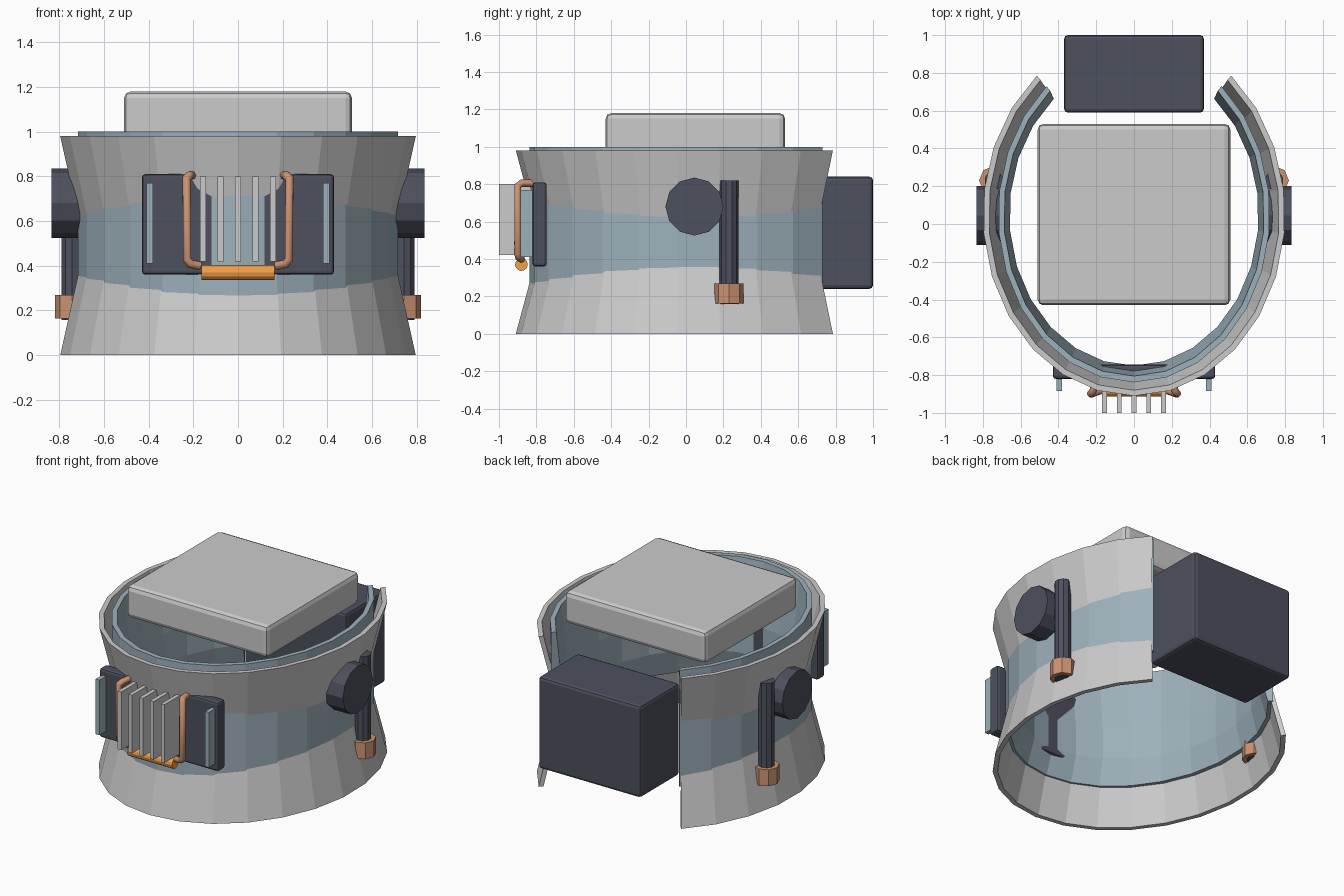
import bpy, bmesh
from math import sin, cos, pi, radians
from mathutils import Vector

if "Cube" in bpy.data.objects:
    bpy.data.objects.remove(bpy.data.objects["Cube"])


def mat(name, rgb):
    m = bpy.data.materials.new(name)
    m.diffuse_color = (*rgb, 1)
    m.use_nodes = True
    m.node_tree.nodes["Principled BSDF"].inputs["Base Color"].default_value = m.diffuse_color
    return m


DARK = mat("dark", (0.075, 0.08, 0.11))
BLUE = mat("slate", (0.34, 0.44, 0.5))
COPPER = mat("copper", (0.6, 0.29, 0.17))
ORANGE = mat("orange", (0.9, 0.35, 0.07))


def finish(name, bm, material):
    bmesh.ops.recalc_face_normals(bm, faces=bm.faces)
    me = bpy.data.meshes.new(name)
    bm.to_mesh(me)
    bm.free()
    ob = bpy.data.objects.new(name, me)
    bpy.context.collection.objects.link(ob)
    if material:
        me.materials.append(material)
    return ob


def box(name, lo, hi, material=None, bevel=0):
    bm = bmesh.new()
    bmesh.ops.create_cube(bm, size=1)
    for v in bm.verts:
        v.co = Vector([(a + b) / 2 + c * (b - a) for a, b, c in zip(lo, hi, v.co)])
    if bevel:
        bmesh.ops.bevel(bm, geom=bm.edges[:], offset=bevel, segments=2,
                        profile=0.5, affect='EDGES')
    return finish(name, bm, material)


def rod(name, a, b, r, sides, material):
    a, b = Vector(a), Vector(b)
    bm = bmesh.new()
    bmesh.ops.create_cone(bm, cap_ends=True, segments=sides, radius1=r, radius2=r,
                          depth=(b - a).length)
    q = (b - a).to_track_quat('Z', 'Y')
    for v in bm.verts:
        v.co = q @ v.co + (a + b) / 2
    return finish(name, bm, material)


def pipe(name, pts, r, material):
    cu = bpy.data.curves.new(name, 'CURVE')
    cu.dimensions = '3D'
    cu.bevel_depth = r
    cu.bevel_resolution = 2
    cu.use_fill_caps = True
    sp = cu.splines.new('POLY')
    sp.points.add(len(pts) - 1)
    for p, co in zip(sp.points, pts):
        p.co = (*co, 1)
    cu.materials.append(material)
    ob = bpy.data.objects.new(name, cu)
    bpy.context.collection.objects.link(ob)


def open_ring(name, profile, material=None, steps=20, centre_y=0.05):
    # closed (rx, ry, z) profile swept round an ellipse, leaving a gap at the back
    bm = bmesh.new()
    rings = []
    for i in range(steps + 1):
        t = radians(130 + 280 * i / steps)
        rings.append([bm.verts.new((rx * cos(t), centre_y + ry * sin(t), z))
                      for rx, ry, z in profile])
    n = len(profile)
    for p, q in zip(rings, rings[1:]):
        for j in range(n):
            k = (j + 1) % n
            bm.faces.new((p[j], p[k], q[k], q[j]))
    bm.faces.new(rings[0])
    bm.faces.new(rings[-1])
    return finish(name, bm, material)


# hourglass outer collar and the straighter liner that shows at its waist
open_ring("outer_collar", [(0.80, 0.96, 0), (0.69, 0.828, 0.49), (0.80, 0.96, 0.98),
                           (0.77, 0.93, 0.98), (0.665, 0.80, 0.49), (0.77, 0.93, 0)])
open_ring("inner_liner", [(0.72, 0.888, 0.24), (0.72, 0.888, 1.0), (0.69, 0.855, 1.0),
                          (0.66, 0.80, 0.6), (0.66, 0.80, 0.4), (0.69, 0.855, 0.24)], BLUE)

# lid block and rear pack
box("top_block", (-0.51, -0.43, 0.97), (0.51, 0.53, 1.18), None, 0.03)
box("rear_pack", (-0.37, 0.59, 0.24), (0.37, 1.0, 0.84), DARK, 0.02)

# front plate, cooling fins and cross tube
box("front_plate", (-0.43, -0.82, 0.36), (0.43, -0.745, 0.81), DARK, 0.015)
for i in range(5):
    x = (i - 2) * 0.078
    box(f"front_fin_{i + 1}", (x - 0.013, -1.0, 0.42), (x + 0.013, -0.82, 0.80))
rod("front_tube", (-0.163, -0.88, 0.37), (0.163, -0.88, 0.37), 0.034, 12, ORANGE)

# mirrored details
for s, side in ((-1, "left"), (1, "right")):
    box(f"{side}_front_strip", (s * 0.395 - 0.014, -0.885, 0.41),
        (s * 0.395 + 0.014, -0.80, 0.77), BLUE)
    pipe(f"{side}_front_pipe", [(s * 0.205, -0.81, 0.805), (s * 0.215, -0.88, 0.805),
                                (s * 0.23, -0.9, 0.79), (s * 0.228, -0.9, 0.43),
                                (s * 0.215, -0.895, 0.41), (s * 0.17, -0.88, 0.40)],
         0.02, COPPER)
    rod(f"{side}_disc", (s * 0.68, 0.045, 0.68), (s * 0.835, 0.045, 0.68), 0.155, 12, DARK)
    rod(f"{side}_rod", (s * 0.742, 0.23, 0.158), (s * 0.742, 0.23, 0.82), 0.05, 10, DARK)
    rod(f"{side}_rod_collar", (s * 0.742, 0.23, 0.163), (s * 0.742, 0.23, 0.27), 0.078, 8, COPPER)
